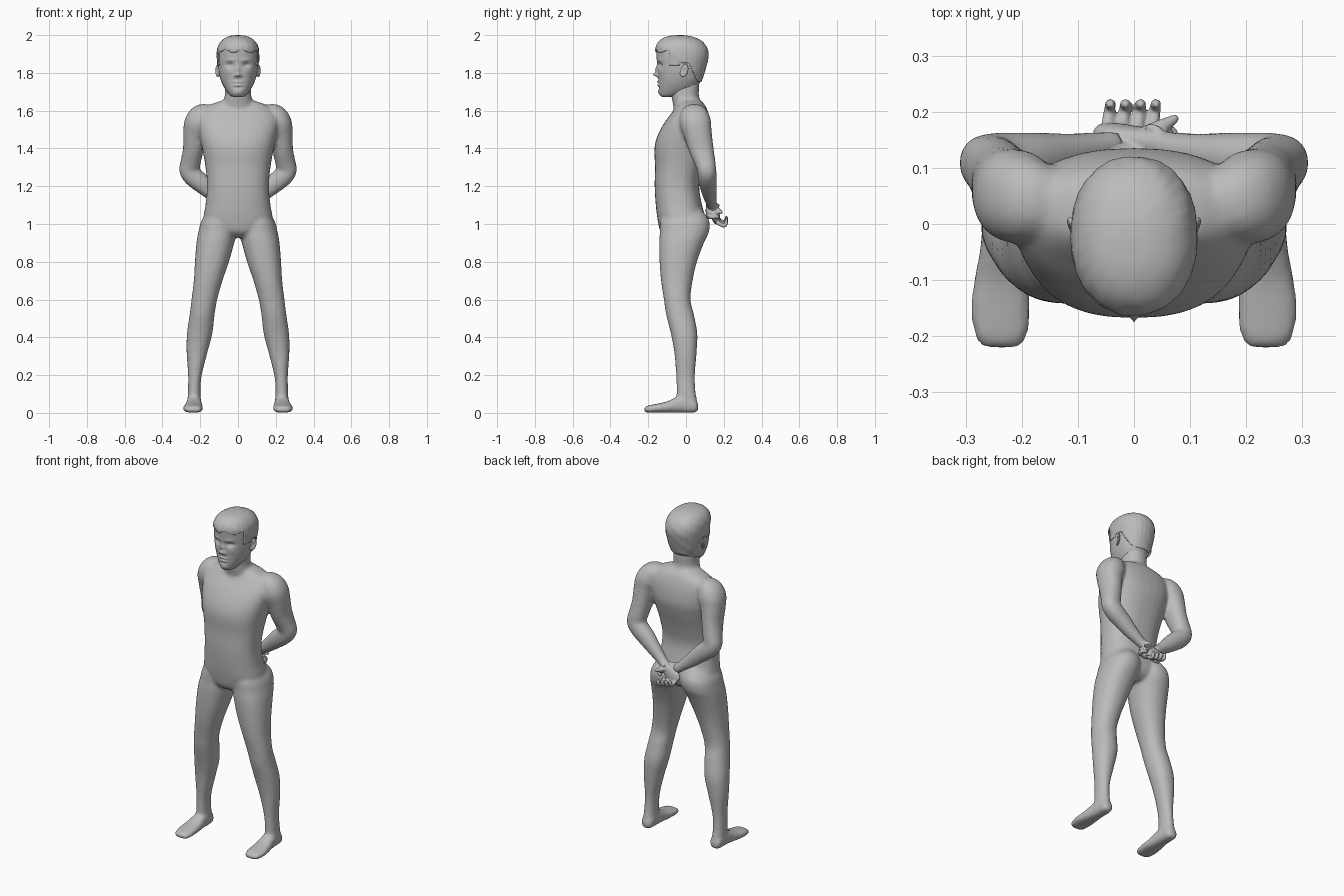
import bpy, bmesh, math
from mathutils import Vector

grey = bpy.data.materials.new("plain grey")
grey.diffuse_color = (0.5, 0.5, 0.5, 1)


def spline(rows, steps):
    """Smoothly fill in the stations between the given ones."""
    out = []
    for i in range(len(rows) - 1):
        quad = [rows[max(i - 1, 0)], rows[i], rows[i + 1], rows[min(i + 2, len(rows) - 1)]]
        for s in range(steps):
            t = s / steps
            out.append([0.5 * (2 * b + (c - a) * t + (2 * a - 5 * b + 4 * c - d) * t * t
                        + (3 * b - a - 3 * c + d) * t ** 3) for a, b, c, d in zip(*quad)])
    return out + [list(rows[-1])]


def loft(bm, rows, axis=None, ref=(0, 1, 0), n=32, steps=5, power=2.2, mirror=False):
    """Closed tube through stations (x, y, z, radius_u, radius_v)."""
    st = spline(rows, steps)
    for sx in ((1, -1) if mirror else (1,)):
        rings = []
        for i, (x, y, z, a, b) in enumerate(st):
            p, q = st[max(i - 1, 0)], st[min(i + 1, len(st) - 1)]
            t = Vector(axis) if axis else (Vector(q[:3]) - Vector(p[:3])).normalized()
            u = Vector(ref).cross(t).normalized()
            v = t.cross(u)
            ring = []
            for k in range(n):
                w = 2 * math.pi * k / n
                c, s = math.cos(w), math.sin(w)
                c = math.copysign(abs(c) ** (2 / power), c)
                s = math.copysign(abs(s) ** (2 / power), s)
                co = Vector((x, y, z)) + u * c * max(a, .002) + v * s * max(b, .002)
                ring.append(bm.verts.new((co.x * sx, co.y, co.z)))
            rings.append(ring)
        faces = [bm.faces.new((r[k], r[(k + 1) % n], q[(k + 1) % n], q[k]))
                 for r, q in zip(rings, rings[1:]) for k in range(n)]
        faces += [bm.faces.new(rings[0]), bm.faces.new(rings[-1])]
        bmesh.ops.recalc_face_normals(bm, faces=faces)


def slices(rows):
    """(z, centre x, half width, front y, back y) -> loft stations."""
    return [(x, (f + b) / 2, z, w, (b - f) / 2) for z, x, w, f, b in rows]


def finish(bm, name, voxel=0, smooth=0):
    me = bpy.data.meshes.new(name)
    bm.to_mesh(me)
    bm.free()
    ob = bpy.data.objects.new(name, me)
    bpy.context.collection.objects.link(ob)
    me.materials.append(grey)
    me.polygons.foreach_set("use_smooth", [True] * len(me.polygons))
    if voxel:
        m = ob.modifiers.new("merge", 'REMESH')
        m.mode, m.voxel_size, m.use_smooth_shade = 'VOXEL', voxel, True
    if smooth:
        m = ob.modifiers.new("soften", 'SMOOTH')
        m.factor, m.iterations = 0.5, smooth
    return ob


UP = (0, 0, 1)

# Body: torso, neck, legs, feet and arms merged into one skin
bm = bmesh.new()
loft(bm, slices([
    (.93, 0, .07, -.10, .05), (.96, 0, .14, -.135, .09), (1.02, 0, .182, -.15, .105),
    (1.10, 0, .172, -.16, .085), (1.20, 0, .164, -.166, .07), (1.30, 0, .172, -.164, .09),
    (1.40, 0, .19, -.167, .12), (1.47, 0, .205, -.15, .135), (1.54, 0, .215, -.112, .13),
    (1.59, 0, .20, -.075, .118), (1.63, 0, .15, -.05, .10), (1.655, 0, .08, -.04, .075)]),
    UP, power=2.4)
loft(bm, slices([(1.58, 0, .09, -.06, .09), (1.64, 0, .08, -.07, .08), (1.68, 0, .07, -.078, .068),
                 (1.74, 0, .068, -.08, .07), (1.78, 0, .06, -.06, .06)]), UP)
loft(bm, slices([
    (1.08, .085, .06, -.11, .08), (1.02, .098, .094, -.135, .122), (.96, .108, .101, -.138, .122),
    (.90, .12, .10, -.142, .095), (.80, .138, .09, -.14, .058), (.70, .158, .076, -.132, .035),
    (.60, .178, .068, -.117, .024), (.52, .19, .066, -.105, .042), (.42, .203, .067, -.08, .06),
    (.32, .217, .055, -.062, .056), (.20, .228, .036, -.052, .047), (.12, .232, .033, -.05, .05),
    (.05, .232, .036, -.05, .06), (.012, .232, .032, -.04, .055)]), UP, mirror=True)
loft(bm, [(.232, .064, .03, .015, .015), (.232, .05, .036, .033, .034), (.232, 0, .046, .038, .046),
          (.233, -.05, .042, .042, .041), (.236, -.10, .031, .049, .030), (.238, -.15, .025, .053, .024),
          (.237, -.20, .020, .047, .019), (.236, -.221, .017, .032, .011)],
     (0, 1, 0), ref=UP, power=2.5, mirror=True)
loft(bm, [(.12, .035, 1.575, .045, .05), (.18, .042, 1.568, .07, .075), (.212, .05, 1.535, .072, .083),
          (.226, .062, 1.48, .064, .075), (.236, .08, 1.40, .055, .066), (.250, .10, 1.33, .053, .056),
          (.258, .11, 1.285, .053, .05), (.235, .113, 1.25, .053, .05), (.185, .117, 1.208, .05, .046),
          (.125, .125, 1.155, .040, .037), (.07, .135, 1.11, .03, .028), (.03, .142, 1.08, .026, .024)],
     n=28, mirror=True)
finish(bm, "body", .009, 6)

# Hands clasped behind the back
bm = bmesh.new()
loft(bm, [(.07, .137, 1.11, .027, .025), (.035, .145, 1.083, .029, .024), (0, .153, 1.055, .040, .022),
          (-.035, .160, 1.035, .041, .020), (-.058, .165, 1.02, .028, .014)], n=20)
loft(bm, [(-.07, .132, 1.11, .027, .025), (-.035, .128, 1.085, .030, .023), (0, .124, 1.07, .038, .02),
          (.04, .124, 1.06, .036, .018), (.06, .128, 1.055, .02, .012)], n=20)
for i in range(4):
    # curled fingers of the outer hand, then fingers wrapped round its wrist
    x, z = -.05 + .027 * i, 1.012 - .006 * i
    loft(bm, [(x, .160, z + .02, .011, .011), (x + .004, .186, z + .002, .011, .011),
              (x + .007, .207, z - .001, .010, .010), (x + .008, .214, z + .02, .009, .009),
              (x + .008, .209, z + .030, .004, .004)], ref=(1, 0, 0), n=12, steps=3)
    x, z = .030 + .008 * i, 1.10 - .021 * i
    loft(bm, [(x, .122, z, .011, .011), (x + .018, .140, z, .011, .011), (x + .012, .165, z, .010, .010),
              (x - .008, .173, z - .004, .006, .006)], ref=UP, n=12, steps=3)
loft(bm, [(0, .150, 1.075, .014, .014), (.03, .165, 1.075, .014, .014), (.06, .180, 1.065, .011, .011),
          (.078, .191, 1.06, .006, .006)], ref=UP, n=12, steps=3)
finish(bm, "clasped_hands", .0042, 2)

# Head: loft, then face relief pushed along y
HEAD = slices([
    (1.672, 0, .022, -.125, -.07), (1.682, 0, .043, -.137, -.02), (1.71, 0, .066, -.145, .045),
    (1.75, 0, .087, -.146, .075), (1.79, 0, .099, -.148, .09), (1.84, 0, .106, -.152, .105),
    (1.89, 0, .109, -.156, .115), (1.93, 0, .105, -.157, .107), (1.96, 0, .09, -.142, .085),
    (1.98, 0, .066, -.115, .05), (1.991, 0, .035, -.08, .01), (1.994, 0, .006, -.04, -.02)])
# x, z, spread x, spread z, push towards the back
RELIEF = [(.043, 1.842, .021, .013, .015), (0, 1.790, .012, .010, -.024), (0, 1.815, .009, .020, -.013),
          (.015, 1.784, .008, .007, -.008), (0, 1.752, .022, .005, -.008), (0, 1.735, .018, .006, -.007),
          (0, 1.7435, .024, .003, .005), (0, 1.722, .025, .006, .005), (0, 1.695, .022, .012, -.005),
          (.042, 1.868, .024, .007, -.004), (.05, 1.80, .02, .02, -.003)]
bm = bmesh.new()
loft(bm, HEAD, UP, n=96, steps=8)
for v in bm.verts:
    if v.co.y < -.03:
        fade = min(1, (-.03 - v.co.y) / .05)
        v.co.y += fade * sum(d * math.exp(-((abs(v.co.x) - x) / a) ** 2 - ((v.co.z - z) / b) ** 2)
                             for x, z, a, b, d in RELIEF)
finish(bm, "head")

# Eyes and ears
bm = bmesh.new()
for s in (1, -1):
    res = bmesh.ops.create_uvsphere(bm, u_segments=20, v_segments=12, radius=.016)
    for v in res["verts"]:
        v.co = Vector((v.co.x + s * .043, v.co.y * .8 - .113, v.co.z * .6 + 1.841))
finish(bm, "eyes")
bm = bmesh.new()
for s in (1, -1):
    res = bmesh.ops.create_uvsphere(bm, u_segments=24, v_segments=16, radius=1)
    for v in res["verts"]:
        x, y, z = v.co
        dish = .010 * math.exp(-((y + .2) ** 2 + z * z) / .25) if x > 0 else 0
        v.co = Vector((s * (.107 + .010 * x - dish + .008 * y), -.01 + .021 * y + .007 * z,
                       1.81 + .036 * z * (1 if z > 0 else .9)))
    if s < 0:
        bmesh.ops.reverse_faces(bm, faces=list({f for v in res["verts"] for f in v.link_faces}))
finish(bm, "ears")

# Short hair: a ruffled cap trimmed along the hairline
bm = bmesh.new()
loft(bm, HEAD, UP, n=96, steps=8)
for v in bm.verts:
    x, y, z = v.co
    w = math.atan2(y, x)
    grow = 1.035 + .010 * math.sin(17 * w + 60 * z) * math.sin(9 * w - 45 * z)
    v.co = Vector((x * grow, (y + .02) * grow - .02, 1.85 + (z - 1.85) * 1.04))


def hairline(c):
    if c.y < -.09:
        return 1.915 + .008 * math.sin(c.x * 70)
    if c.y < -.035:
        return 1.84
    return 1.855 if c.y < .015 else 1.855 - min(1, (c.y - .015) / .05) * .105


drop = []
for f in bm.faces:
    c = f.calc_center_median()
    if c.z < hairline(c):
        drop.append(f)
bmesh.ops.delete(bm, geom=drop, context='FACES')
hair = finish(bm, "hair")
shell = hair.modifiers.new("thickness", 'SOLIDIFY')
shell.thickness, shell.offset = .008, -1
